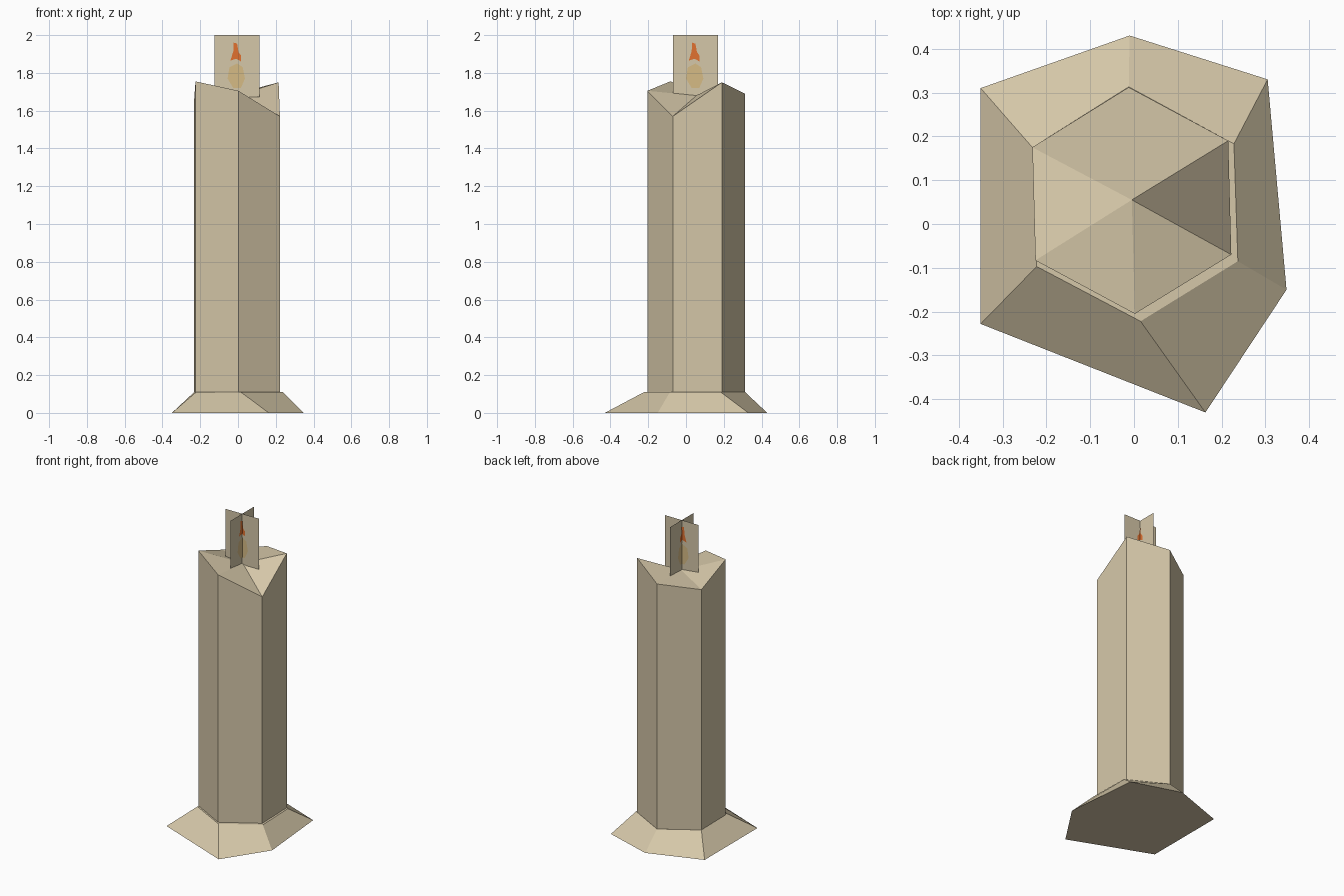
import bpy
from math import pi

if "Cube" in bpy.data.objects:
    bpy.data.objects.remove(bpy.data.objects["Cube"])


def material(name, rgb):
    m = bpy.data.materials.new(name)
    m.diffuse_color = (*rgb, 1)
    m.use_nodes = True
    m.node_tree.nodes["Principled BSDF"].inputs["Base Color"].default_value = m.diffuse_color
    return m


WAX = material("cream_wax", (0.665, 0.571, 0.392))
ORANGE = material("flame_orange", (0.75, 0.165, 0.03))
AMBER = material("glow_amber", (0.67, 0.50, 0.235))


def make(name, verts, faces, mat):
    me = bpy.data.meshes.new(name)
    me.from_pydata(verts, [], faces)
    me.materials.append(mat)
    ob = bpy.data.objects.new(name, me)
    bpy.context.collection.objects.link(ob)
    return ob


def loft(name, low, high, mat, peak=None):
    """Walls between two counter-clockwise rings, closed below and above."""
    n = len(low)
    faces = [(i, (i + 1) % n, n + (i + 1) % n, n + i) for i in range(n)]
    faces.append(tuple(reversed(range(n))))
    verts = low + high
    if peak:
        verts = verts + [peak]
        faces += [(n + i, n + (i + 1) % n, 2 * n) for i in range(n)]
    else:
        faces.append(tuple(range(n, 2 * n)))
    return make(name, verts, faces, mat)


# Melted wax foot: irregular six-sided skirt
outer = [(-0.35, -0.228), (0.163, -0.43), (0.348, -0.15),
         (0.305, 0.33), (-0.01, 0.43), (-0.35, 0.31)]
inner = [(-0.222, -0.097), (0.015, -0.222), (0.237, -0.085),
         (0.228, 0.183), (-0.012, 0.313), (-0.232, 0.175)]
loft("wax_foot", [(x, y, 0) for x, y in outer],
     [(x, y, 0.11) for x, y in inner], WAX)

# Candle body: hexagonal column with an uneven melted rim
CX, CY = -0.005, 0.055
rim = [(-0.225, -0.083, 1.755), (0.002, -0.205, 1.705), (0.222, -0.07, 1.57),
       (0.215, 0.19, 1.75), (-0.012, 0.312, 1.69), (-0.232, 0.175, 1.66)]
loft("candle_body", [(x, y, 0.1) for x, y, z in rim], rim, WAX, (CX, CY, 1.68))

# Flame outlines (sideways offset, height)
flame = [(-0.035, 1.865), (-0.005, 1.875), (0.022, 1.86), (0.022, 1.89),
         (0.008, 1.91), (0.0, 1.955), (-0.018, 1.96), (-0.02, 1.915)]
glow = [(-0.02, 1.72), (0.02, 1.72), (0.042, 1.77), (0.03, 1.83),
        (0.0, 1.85), (-0.04, 1.83), (-0.05, 1.77)]

# Two crossed upright cards, each with flame plates on both sides
for axis, turn in (("x", 0), ("y", pi / 2)):
    card = make("flame_card_" + axis,
                [(-0.12, 0, 1.673), (0.12, 0, 1.673), (0.12, 0, 2), (-0.12, 0, 2)],
                [(0, 1, 2, 3)], WAX)
    parts = [card]
    for side in (-1, 1):
        for label, shape, mat in (("flame", flame, ORANGE), ("glow", glow, AMBER)):
            order = tuple(range(len(shape)))
            parts.append(make(f"{label}_{axis}_{'front' if side < 0 else 'back'}",
                              [(u, side * 0.002, z) for u, z in shape],
                              [order if side < 0 else order[::-1]], mat))
    for p in parts:
        p.location = (CX, CY - 0.005, 0)
        p.rotation_euler.z = turn
